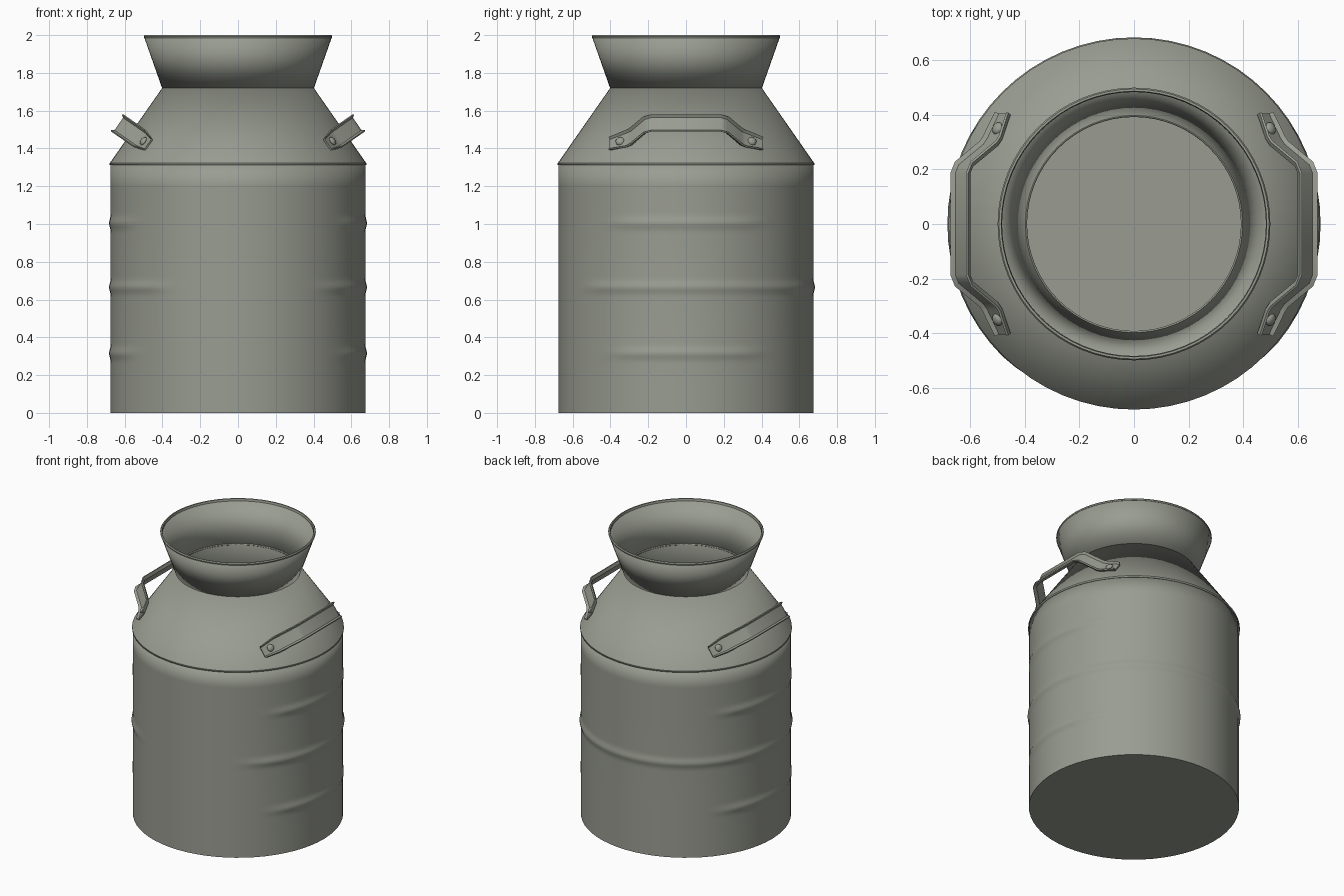
import bpy, bmesh
from math import cos, sin, pi, radians, atan2, exp
from mathutils import Vector

if "Cube" in bpy.data.objects:
    bpy.data.objects.remove(bpy.data.objects["Cube"])

metal = bpy.data.materials.new("dull grey metal")
metal.use_nodes = True
COLOUR = (0.32, 0.335, 0.285, 1)
metal.diffuse_color = COLOUR
metal.node_tree.nodes["Principled BSDF"].inputs["Base Color"].default_value = COLOUR

SEGMENTS = 64


def finish(bm, name, wall=0):
    """Turn a bmesh into a smooth-shaded object, optionally with wall thickness."""
    bmesh.ops.recalc_face_normals(bm, faces=bm.faces)
    mesh = bpy.data.meshes.new(name)
    bm.to_mesh(mesh)
    bm.free()
    mesh.materials.append(metal)
    obj = bpy.data.objects.new(name, mesh)
    bpy.context.collection.objects.link(obj)
    bpy.ops.object.select_all(action='DESELECT')
    obj.select_set(True)
    bpy.context.view_layer.objects.active = obj
    bpy.ops.object.shade_smooth_by_angle(angle=radians(30))
    if wall:
        mod = obj.modifiers.new("wall", 'SOLIDIFY')
        mod.thickness = wall
        mod.offset = -1
    return obj


def lathe(name, profile, bulge=None, floor=False, closed=False, wall=0):
    """Spin a radius/height profile; bulge(angle, z) adds to the radius."""
    bm = bmesh.new()
    rings = []
    for r, z in profile:
        ring = []
        for i in range(SEGMENTS):
            a = 2 * pi * i / SEGMENTS
            rr = r + (bulge(a, z) if bulge else 0)
            ring.append(bm.verts.new((rr * cos(a), rr * sin(a), z)))
        rings.append(ring)
    pairs = list(zip(rings, rings[1:]))
    if closed:
        pairs.append((rings[-1], rings[0]))
    for low, high in pairs:
        for i in range(SEGMENTS):
            j = (i + 1) % SEGMENTS
            bm.faces.new((low[i], low[j], high[j], high[i]))
    if floor:
        bm.faces.new(rings[0][::-1])
    return finish(bm, name, wall)


# Pressed ribs: short ones on both sides, a long middle one open at the front
def fade(angle, centre, half):
    d = abs((angle - centre + pi) % (2 * pi) - pi)
    return max(0, min(1, (half - d) / 0.2))


def ribs(a, z):
    side = max(fade(a, 0, 0.68), fade(a, pi, 0.68))
    middle = fade(a, pi / 2 + 0.05, 2.55)
    def bump(c):
        return 0.009 * exp(-((z - c) / 0.026) ** 2)
    return side * (bump(0.315) + bump(1.005)) + middle * bump(0.665)


# Body
heights = [0, 0.15]
for c in (0.315, 0.665, 1.005):
    heights += [c + 0.0125 * k for k in range(-5, 6)]
heights += [1.2, 1.315]
lathe("body", [(0.674, z) for z in heights], ribs, floor=True, wall=0.008)

# Sloping shoulder, flared neck and rolled rim
lathe("shoulder", [(0.679, 1.312), (0.679, 1.322), (0.398, 1.725)], wall=0.008)
lathe("neck", [(0.394, 1.715), (0.491, 1.99)], wall=0.006)
lathe("neck_rim", [(0.483, 1.985), (0.497, 1.985), (0.499, 1.993),
                   (0.494, 2.0), (0.486, 2.0)], closed=True)

# Handle frame: along = y, across = down the slope, out = away from the slope
across = Vector((0.57, 0, -0.82)).normalized()
out = Vector((0.82, 0, 0.57)).normalized()
origin = Vector((0.495, 0, 1.435))


def place(u, y, n, side):
    p = origin + across * u + out * n
    return Vector((p.x * side, y, p.z))


# Half of the bent strap as (y, out), and its channel section as (across, out)
half_path = [(0.40, -0.03), (0.31, 0.015), (0.285, 0.035), (0.21, 0.145), (0.185, 0.157)]
path = half_path + [(-y, n) for y, n in reversed(half_path)]
section = [(-0.056, 0.018), (-0.044, 0.0), (0.044, 0.0), (0.056, 0.018),
           (0.050, 0.024), (0.040, 0.009), (-0.040, 0.009), (-0.050, 0.024)]


def handle(name, side):
    bm = bmesh.new()
    rings = []
    for i, (y, n) in enumerate(path):
        before, after = path[max(i - 1, 0)], path[min(i + 1, len(path) - 1)]
        angle = atan2(after[1] - before[1], before[0] - after[0])
        narrow = 0.75 if i in (0, len(path) - 1) else 1
        rings.append([bm.verts.new(place(u * narrow, y + sin(angle) * t,
                                         n + cos(angle) * t, side))
                      for u, t in section])
    count = len(section)
    for a, b in zip(rings, rings[1:]):
        for i in range(count):
            j = (i + 1) % count
            bm.faces.new((a[i], a[j], b[j], b[i]))
    bm.faces.new(rings[0])
    bm.faces.new(rings[-1])
    finish(bm, name)


# Domed rivets through the handle ends
def rivet(name, side, y):
    bm = bmesh.new()
    bmesh.ops.create_uvsphere(bm, u_segments=12, v_segments=8, radius=0.024)
    normal = Vector((out.x * side, 0.4 if y > 0 else -0.4, out.z)).normalized()
    turn = normal.to_track_quat('Z', 'Y')
    centre = place(0, y, 0.006, side)
    for v in bm.verts:
        v.co = centre + turn @ Vector((v.co.x, v.co.y, v.co.z * 0.6))
    finish(bm, name)


for side, label in ((1, "left"), (-1, "right")):
    handle(label + "_handle", side)
    for y, end in ((0.35, "back"), (-0.35, "front")):
        rivet(f"{label}_{end}_rivet", side, y)
